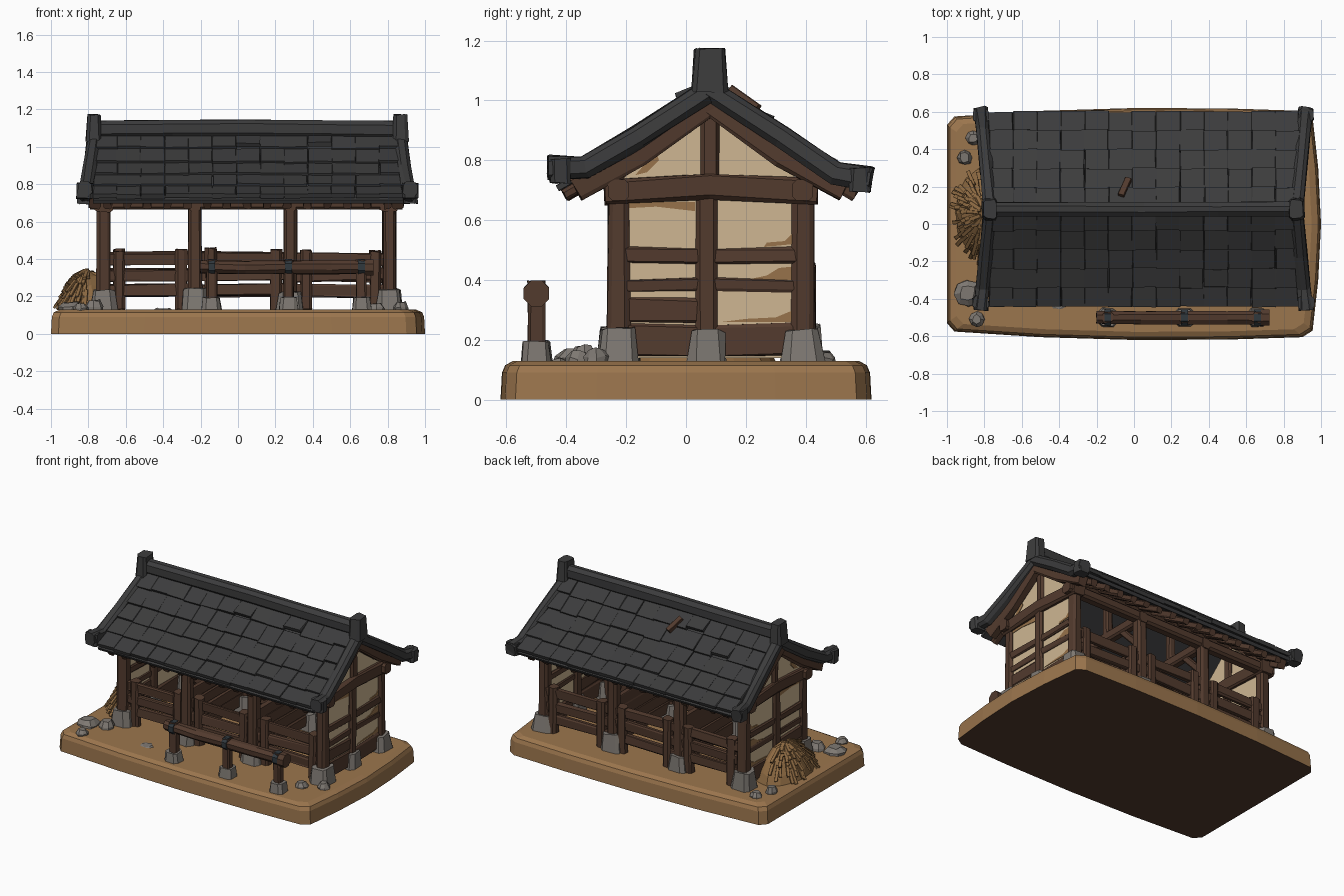
import bpy, bmesh, math, random
from mathutils import Vector as V

random.seed(7)
cube = bpy.data.objects.get("Cube")
if cube:
    bpy.data.objects.remove(cube)


def material(name, r, g, b):
    m = bpy.data.materials.new(name)
    m.use_nodes = True
    m.diffuse_color = (r, g, b, 1)
    m.node_tree.nodes["Principled BSDF"].inputs["Base Color"].default_value = (r, g, b, 1)
    return m


SLATE = material("slate", .045, .045, .046)
WOOD = material("dark wood", .085, .043, .027)
EARTH = material("earth", .33, .18, .075)
PLASTER = material("plaster", .62, .47, .29)
CLAY = material("bare clay", .31, .17, .07)
STONE = material("stone", .21, .19, .17)
STRAW = material("straw", .27, .145, .055)
IRON = material("iron", .03, .04, .048)
X, Y, Z = V((1, 0, 0)), V((0, 1, 0)), V((0, 0, 1))


def jit(a):
    return random.uniform(-a, a)


class Part:
    """Collects solids of one material into one object."""

    def __init__(self, name, *mats):
        self.name, self.mats, self.bm = name, mats, bmesh.new()

    def loft(self, rings, wob=0):
        rows = [[self.bm.verts.new(V(p) + V((jit(wob), jit(wob), jit(wob)))) for p in r] for r in rings]
        n = len(rows[0])
        for a, b in zip(rows, rows[1:]):
            for i in range(n):
                self.bm.faces.new((a[i], a[(i + 1) % n], b[(i + 1) % n], b[i]))
        self.bm.faces.new(rows[0])
        self.bm.faces.new(rows[-1])

    def sweep(self, pts, side, w, h, ch=.2, wob=0, scales=None):
        # chamfered rectangle carried along a path
        pts = [V(p) for p in pts]
        rings = []
        for i, p in enumerate(pts):
            t = (pts[min(i + 1, len(pts) - 1)] - pts[max(i - 1, 0)]).normalized()
            u = (side - t * side.dot(t)).normalized()
            v = t.cross(u)
            k = scales[i] if scales else 1
            a, b, c = w / 2 * k, h / 2 * k, min(w, h) * ch * k
            corners = [(a, b - c), (a - c, b), (c - a, b), (-a, b - c),
                       (-a, c - b), (c - a, -b), (a - c, -b), (a, c - b)]
            rings.append([p + u * s + v * r for s, r in corners])
        self.loft(rings, wob)

    def post(self, x, y, z0, z1, w, d, k=1, wob=.004):
        self.sweep([(x, y, z0), (x, y, z1)], X, w, d, .2, wob, [1, k])

    def rock(self, x, y, z, r, h):
        self.loft([[(x + r * s * math.cos(i * math.pi / 4), y + r * s * math.sin(i * math.pi / 4), z + t * h)
                    for i in range(8)] for s, t in ((1, 0), (1, .45), (.6, 1))], r * .12)

    def plate(self, x0, x1, outline):
        self.loft([[(x, y, z) for y, z in outline] for x in (x0, x1)])

    def done(self):
        bmesh.ops.recalc_face_normals(self.bm, faces=self.bm.faces)
        mesh = bpy.data.meshes.new(self.name)
        self.bm.to_mesh(mesh)
        for m in self.mats:
            mesh.materials.append(m)
        ob = bpy.data.objects.new(self.name, mesh)
        bpy.context.collection.objects.link(ob)
        return ob


MID = .08                       # y of the ridge
COLS = (-.72, -.23, .28, .81)   # column lines
ROWS = (-.225, .39)

# Ground slab with bulging sides, dark underneath
half = [(-1, -.53), (-.96, -.575), (-.5, -.605), (0, -.62), (.5, -.618), (.9, -.605), (.955, -.57), (.985, -.3)]
outline = half + [(1, 0)] + [(x, -y) for x, y in reversed(half)]
ground = Part("ground", EARTH, WOOD)
ground.loft([[(x * k, y * k2, z) for x, y in outline]
             for k, k2, z in ((1, 1, 0), (.995, .992, .09), (.985, .975, .115), (.95, .93, .13))])
for f in ground.done().data.polygons:
    f.material_index = int(f.normal.z < -.5)

# Columns on stone footings
posts, feet = Part("columns", WOOD), Part("footings", STONE)
for x in COLS:
    for y in ROWS:
        posts.post(x, y, .2, .72, .072, .075, .92)
        feet.post(x, y, .11, .235 + jit(.015), .15, .145, .78, .007)
for x in (COLS[0], COLS[3]):
    posts.post(x, MID - .01, .2, .72, .075, .075)
    feet.post(x, MID - .01, .11, .23, .135, .135, .85, .007)
posts.done()

# Rails and stub posts closing the lower half of each bay
rails, stubs = Part("bay_rails", WOOD), Part("stub_posts", WOOD)
for a, b in zip(COLS, COLS[1:]):
    for y in ROWS:
        for z in (.23, .315, .405):
            rails.sweep([(a, y + .01, z + jit(.01)), (b, y + .01, z + jit(.01))], Y, .035, .062, .15, .005)
        for x in (a + .085, b - .075):
            stubs.post(x, y + .01, .13, .45 + jit(.01), .06, .06, 1, .005)
rails.done()
stubs.done()

# Stall dividers with braces
stalls = Part("stall_dividers", WOOD)
for x in COLS[1:3]:
    for z in (.2, .285, .37, .445):
        stalls.sweep([(x, ROWS[0], z), (x, ROWS[1], z)], X, .035, .078, .15, .005)
    stalls.sweep([(x, ROWS[0] - .04, .69), (x, ROWS[1] + .04, .69)], X, .06, .07)
    stalls.post(x, MID, .7, 1.02, .05, .05)
    for y in ROWS:
        stalls.sweep([(x, y, .5), (x, y + (.17 if y < MID else -.17), .68)], X, .04, .045)
stalls.done()

# End walls: plaster, timber frame, slats, bare patches
walls, frame, patches = Part("end_walls", PLASTER), Part("gable_frame", WOOD), Part("bare_patches", CLAY)
for x, s in ((COLS[0], -1), (COLS[3], 1)):
    walls.plate(x - .018, x + .018, [(-.22, .14), (.38, .14), (.38, .73), (MID, 1), (-.22, .73)])
    frame.sweep([(x, -.27, .695), (x, MID, .715), (x, .44, .695)], X, .095, .085, .15, .005)
    frame.post(x, MID, .72, 1.02, .07, .065)
    for z, h in ((.485, .052), (.38, .04), (.2, .11)):
        frame.sweep([(x, ROWS[0], z), (x, MID, z + jit(.008)), (x, ROWS[1], z)], X, .058, h, .15, .004)
    frame.sweep([(x, ROWS[0], .3), (x, MID, .295)], X, .054, .085, .15, .004)
    for e in (-1, 1):
        bx = x + s * .045
        frame.sweep([(bx, MID, .995), (bx, MID + e * .24, .82), (bx, MID + e * .45, .705)], X, .06, .085, .15, .004)
    face = sorted((x + s * .016, x + s * .022))
    for spot in ([(.36, .52), (.36, .56), (.33, .53), (.27, .525), (.26, .51)],
                 [(.36, .4), (.36, .445), (.31, .44), (.27, .415), (.2, .4)],
                 [(-.19, .66), (-.19, .64), (-.1, .645), (.03, .63), (.03, .66)],
                 [(-.17, .75), (-.1, .83), (-.09, .8), (-.13, .76)],
                 [(.12, .26), (.36, .26), (.36, .3), (.3, .275), (.2, .27)]):
        patches.plate(*face, spot)
for p in (walls, frame, patches):
    p.done()

# Wall plates, purlin and rafter ends
beams = Part("roof_beams", WOOD)
for y in ROWS:
    beams.sweep([(-.79, y, .7), (.88, y, .7)], Y, .07, .07)
beams.sweep([(-.76, MID, 1.0), (.85, MID, 1.0)], Y, .06, .06)
for i in range(15):
    x = -.7 + i * .107
    for e in (-1, 1):
        beams.sweep([(x, MID + e * .3, .79), (x, MID + e * .485, .685)], X, .042, .04, .2, .004)
beams.done()

# Curved roof
SLOPE = [(0, 1.06), (.06, 1.012), (.235, .88), (.43, .768), (.51, .722)]


def roof_z(d):
    for (a, za), (b, zb) in zip(SLOPE, SLOPE[1:]):
        if d <= b:
            return za + (zb - za) * (d - a) / (b - a)
    return SLOPE[-1][1]


deck, tiles = Part("roof_deck", SLATE), Part("roof_tiles", SLATE)
COUNT, LEN = 13, .102
STEP = 1.66 / COUNT
LIFTED = {(-1, 6, 0), (-1, 9, 0), (1, 2, 1), (1, 4, 0)}
for e in (-1, 1):
    deck.sweep([(.055, MID + e * d, z - .016) for d, z in SLOPE], X, 1.66, .022, .1)
    for row in range(5):
        for c in range(COUNT):
            x = -.775 + (c + .5) * STEP + jit(.004)
            d0, d1 = row * LEN, (row + 1) * LEN + .008 + jit(.005)
            lift = .014 + (.022 if (e, c, row) in LIFTED else 0) + jit(.003)
            tiles.sweep([(x, MID + e * d0, roof_z(d0)), (x, MID + e * d1, roof_z(d1) + lift)],
                        X, STEP * 1.01, .024, .12, .002)
deck.done()
tiles.done()
gap = Part("exposed_batten", WOOD)
gap.sweep([(-.07, MID + .07, 1.037), (-.03, MID + .16, .973)], X, .035, .03, .1)
gap.done()

# Ridge, upturned verges and end caps
ridge = Part("ridge_and_verges", SLATE)
ridge.sweep([(x, MID, 1.095 + jit(.004)) for x in (-.78, -.35, .05, .45, .88)], Y, .075, .095, .3, .003)
for xr, xe in ((-.77, -.82), (.868, .92)):
    ridge.post(xr, MID, 1.03, 1.172, .085, .12, .85)
    for e in (-1, 1):
        path = [(0, 1.035), (.24, .878), (.42, .765 - e * .01), (.54, .755 - e * .02)]
        ridge.sweep([(xr + (xe - xr) * d / .54, MID + e * d, z) for d, z in path],
                    X, .068, .075, .25, .004, [1, 1, 1, 1.12])
        ridge.post(xe, MID + e * .5, .71 - e * .015, .79 - e * .015, .085, .07)
ridge.done()

# Hitching rail with iron straps
hitch, straps = Part("hitching_rail", WOOD), Part("rail_straps", IRON)
hitch.sweep([(x, -.5, .355 + jit(.006)) for x in (-.2, .04, .27, .5, .72)], Y, .07, .07, .29, .003)
hitch.sweep([(.68, -.5, .355), (.725, -.5, .355)], Y, .086, .086, .29)
for x in (-.14, .27, .66):
    hitch.post(x, -.5, .18, .395, .055, .055)
    feet.post(x, -.5, .11, .195, .11, .105, .8, .005)
    straps.sweep([(x - .018, -.5, .357), (x + .018, -.5, .357)], Y, .084, .084, .28)
hitch.done()
straps.done()
feet.done()

# Loose stones
stones = Part("loose_stones", STONE)
for x, y, r, h in ((-.86, .46, .04, .04), (-.905, .355, .04, .05), (-.89, -.37, .07, .05), (-.84, -.51, .04, .04),
                   (-.77, -.34, .05, .06), (.74, -.36, .045, .04), (.87, -.3, .04, .05), (-.4, -.42, .05, .015)):
    stones.rock(x, y, .12, r, h)
stones.done()

# Straw heap against the left wall
heap = Part("straw_heap", STRAW)
heap.loft([[(-.8 + .16 * k * math.cos(i * math.pi / 7), .06 + .24 * k * math.sin(i * math.pi / 7), z)
            for i in range(14)] for k, z in ((1, .12), (.88, .18), (.65, .26), (.35, .315), (.1, .335))], .012)
for i in range(70):
    a, k = random.uniform(math.pi * .5, math.pi * 1.5), random.uniform(.25, .95)
    p = V((-.8 + .165 * k * math.cos(a), .06 + .245 * k * math.sin(a), .345 - .19 * k * k))
    out = V((math.cos(a) * .03, math.sin(a) * .035, -.045 * k))
    heap.sweep([p - out, p + out + V((0, jit(.02), 0))], Z.cross(out), .02, .012, .1)
heap.done()
